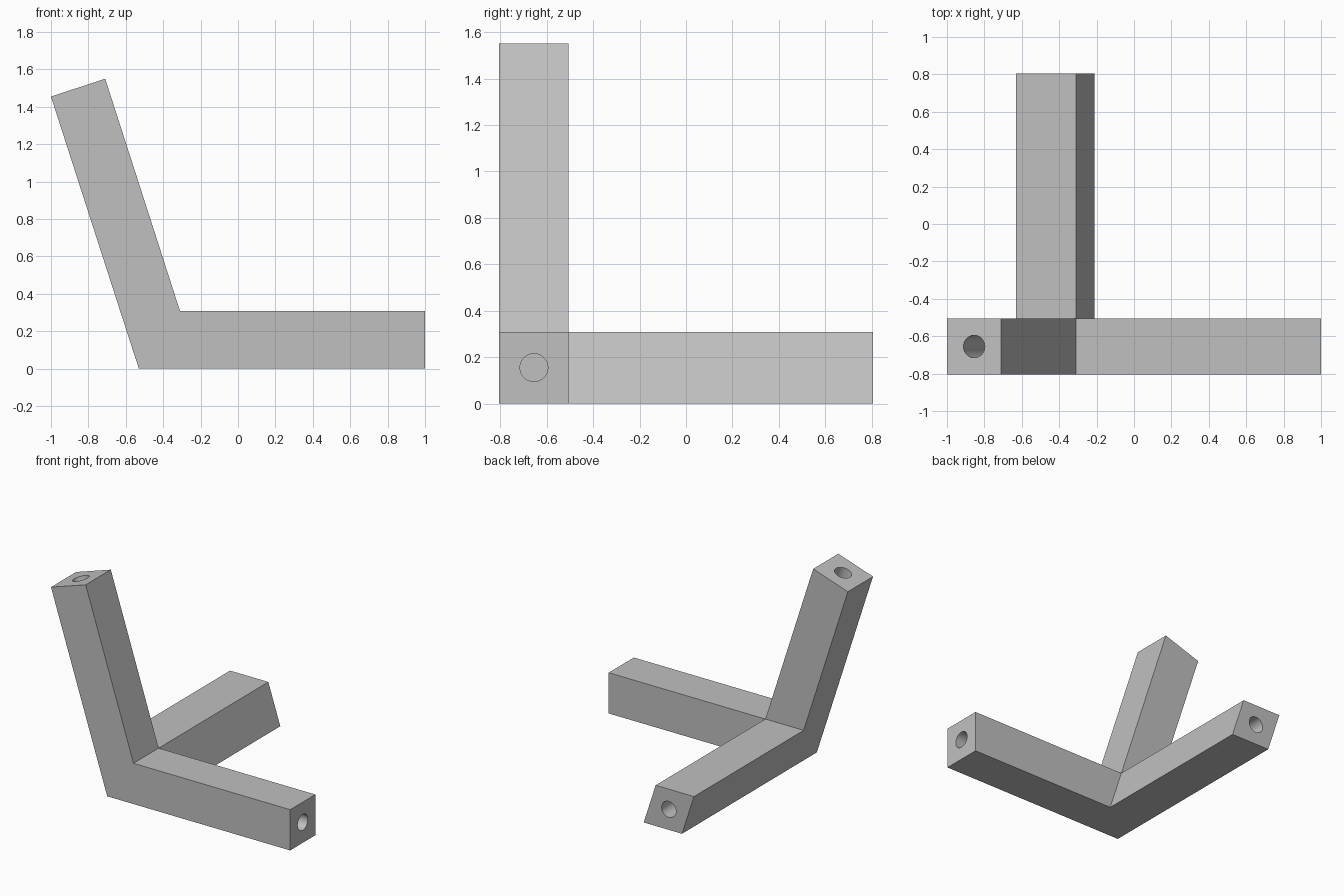
import bpy, bmesh, math
from mathutils import Vector

cube = bpy.data.objects.get("Cube")
if cube:
    bpy.data.objects.remove(cube, do_unlink=True)

# Main sizes
FRONT, JOINT, BACK = -0.805, -0.505, 0.805
HEIGHT = 0.308
HOLE_RADIUS, HOLE_DEPTH = 0.06, 0.4
LEAN = Vector((-0.47, 0, 1.455)).normalized()

grey = bpy.data.materials.new("plain grey")
grey.use_nodes = True
colour = (0.53, 0.53, 0.53, 1)
grey.diffuse_color = colour
grey.node_tree.nodes["Principled BSDF"].inputs["Base Color"].default_value = colour

# Elbow block: a slanted outline pulled from front to joint
bm = bmesh.new()
outline = [(-0.53, 0), (-0.21, 0), (-0.31, HEIGHT), (-0.63, HEIGHT)]
base = bm.faces.new([bm.verts.new((x, FRONT, z)) for x, z in outline])
pulled = bmesh.ops.extrude_face_region(bm, geom=[base], use_keep_orig=True)
for v in pulled["geom"]:
    if isinstance(v, bmesh.types.BMVert):
        v.co.y = JOINT
bmesh.ops.recalc_face_normals(bm, faces=bm.faces)


def pull_arm(direction, place):
    """Extrude the elbow face that looks along direction and place its end."""
    bm.normal_update()
    face = max(bm.faces, key=lambda f: f.normal.dot(direction))
    end = bmesh.ops.extrude_discrete_faces(bm, faces=[face])["faces"][0]
    for v in end.verts:
        place(v)


def to_side(v):
    v.co.x = 1


def to_back(v):
    v.co.y = BACK


def to_top(v):
    v.co = (-0.71, v.co.y, 1.55) if v.co.x > -0.5 else (-1, v.co.y, 1.455)


pull_arm(Vector((1, 0, 0.3)), to_side)
pull_arm(Vector((0, 1, 0)), to_back)
pull_arm(Vector((0, 0, 1)), to_top)
bmesh.ops.remove_doubles(bm, verts=bm.verts, dist=0.0001)
bmesh.ops.recalc_face_normals(bm, faces=bm.faces)

mesh = bpy.data.meshes.new("corner_bracket")
bm.to_mesh(mesh)
bm.free()
mesh.materials.append(grey)
bracket = bpy.data.objects.new("corner_bracket", mesh)
bpy.context.collection.objects.link(bracket)

# Blind round hole in the end of each arm
mid_y = (FRONT + JOINT) / 2
holes = {
    "side_hole": ((1, mid_y, 0.155), Vector((1, 0, 0))),
    "back_hole": ((-0.42, BACK, 0.155), Vector((0, 1, 0))),
    "top_hole": ((-0.855, mid_y, 1.503), LEAN),
}
for name, (centre, axis) in holes.items():
    bpy.ops.mesh.primitive_cylinder_add(
        vertices=48, radius=HOLE_RADIUS, depth=2 * HOLE_DEPTH, location=centre,
        rotation=axis.to_track_quat("Z", "Y").to_euler())
    cutter = bpy.context.object
    cutter.name = name + "_cutter"
    cutter.data.materials.append(grey)
    cutter.hide_render = True
    cutter.hide_set(True)
    cut = bracket.modifiers.new(name, "BOOLEAN")
    cut.operation = "DIFFERENCE"
    cut.solver = "EXACT"
    cut.object = cutter

# Bake the holes, drop the cutters and smooth only the round walls
bpy.ops.object.select_all(action="DESELECT")
bpy.context.view_layer.objects.active = bracket
bracket.select_set(True)
for name in holes:
    bpy.ops.object.modifier_apply(modifier=name)
    bpy.data.objects.remove(bpy.data.objects[name + "_cutter"], do_unlink=True)
bpy.ops.object.shade_smooth_by_angle(angle=math.radians(15))
